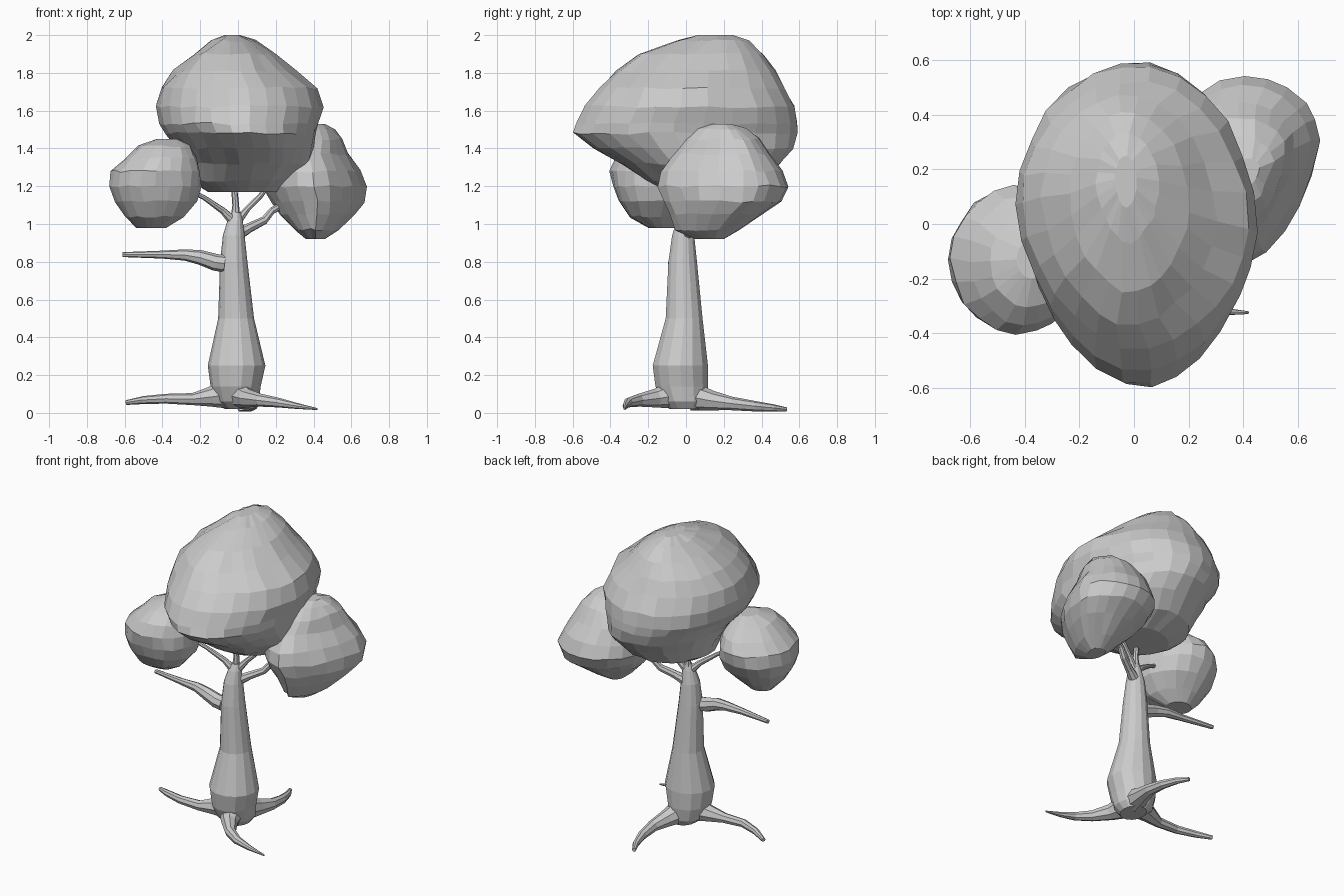
import bpy, bmesh, math, random
from mathutils import Vector

random.seed(4)


def loft(name, rings):
    """Skin a list of equal-sized point rings and cap both ends."""
    bm = bmesh.new()
    loops = [[bm.verts.new(p) for p in ring] for ring in rings]
    n = len(loops[0])
    for a, b in zip(loops, loops[1:]):
        for i in range(n):
            j = (i + 1) % n
            bm.faces.new((a[i], a[j], b[j], b[i]))
    for end in (loops[0], loops[-1]):
        bmesh.ops.poke(bm, faces=[bm.faces.new(end)])
    bmesh.ops.recalc_face_normals(bm, faces=bm.faces)
    mesh = bpy.data.meshes.new(name)
    bm.to_mesh(mesh)
    bm.free()
    obj = bpy.data.objects.new(name, mesh)
    bpy.context.collection.objects.link(obj)
    return obj


def egg_ring(z, x0, x1, y0, y1, mid=(0.5, 0.5), power=(2, 2), sides=24, jitter=0.0):
    """Horizontal ring in the given bounds. mid: where along y the left and right
    sides are widest; power: roundness of the front left and front right quarters."""
    cx, rx = (x0 + x1) / 2, (x1 - x0) / 2
    pts = []
    for i in range(sides):
        t = math.tau * i / sides
        c, s = math.cos(t), math.sin(t)
        side = 1 if c > 0 else 0
        cy = y0 + (y1 - y0) * mid[side]
        p = power[side] if s < 0 else 2.0
        r = (abs(c) ** p + abs(s) ** p) ** (-1 / p)
        ry = (y1 - cy) if s > 0 else (cy - y0)
        j = [random.uniform(-jitter, jitter) for _ in range(3)]
        pts.append((cx + rx * r * c + j[0], cy + ry * r * s + j[1], z + j[2]))
    return pts


def foliage(name, rows, mid, power, sides):
    last = len(rows) - 1
    loft(name, [egg_ring(*row, mid, power, sides, 0 if k in (0, last) else 0.007)
                for k, row in enumerate(rows)])


def tube(name, path, sides=8):
    """Tapered limb through (x, y, z, radius) points."""
    pts = [Vector(p[:3]) for p in path]
    rings = []
    for k, p in enumerate(pts):
        d = (pts[min(k + 1, len(pts) - 1)] - pts[max(k - 1, 0)]).normalized()
        ref = Vector((0, 0, 1)) if abs(d.z) < 0.85 else Vector((0, 1, 0))
        u = d.cross(ref).normalized()
        v = u.cross(d)
        r = path[k][3]
        rings.append([p + r * (u * math.cos(a) + v * math.sin(a))
                      for a in (math.tau * i / sides for i in range(sides))])
    loft(name, rings)


# Leaf masses: z, x min, x max, y min, y max
foliage("main_canopy", [
    (1.17, -.16, .22, -.10, .24), (1.23, -.25, .30, -.22, .40),
    (1.32, -.28, .38, -.35, .49), (1.40, -.32, .40, -.50, .57),
    (1.48, -.38, .415, -.60, .59), (1.53, -.42, .43, -.59, .59),
    (1.62, -.43, .45, -.54, .58), (1.72, -.41, .42, -.46, .52),
    (1.81, -.34, .30, -.37, .47), (1.90, -.24, .20, -.25, .41),
    (1.97, -.14, .09, -.07, .33), (2.00, -.07, .01, .06, .25)],
    (0.55, 0.45), (1.7, 1.8), 26)
foliage("left_canopy", [
    (.98, -.54, -.38, -.20, -.06), (1.04, -.60, -.29, -.30, .00),
    (1.12, -.65, -.22, -.36, .08), (1.20, -.68, -.20, -.39, .13),
    (1.28, -.67, -.20, -.40, .14), (1.35, -.60, -.22, -.37, .10),
    (1.41, -.53, -.25, -.30, .02), (1.45, -.43, -.32, -.20, -.06)],
    (0.5, 0.34), (2, 2), 20)
foliage("right_canopy", [
    (.92, .36, .46, .05, .20), (.97, .30, .53, -.05, .28),
    (1.05, .22, .62, -.09, .40), (1.12, .17, .67, -.12, .50),
    (1.20, .13, .68, -.15, .54), (1.28, .14, .645, -.13, .51),
    (1.37, .17, .59, -.07, .45), (1.45, .23, .555, -.01, .39),
    (1.50, .30, .51, .06, .32), (1.53, .38, .46, .14, .24)],
    (0.55, 0.67), (1.9, 1.55), 20)

# Trunk
loft("trunk", [egg_ring(*row, sides=14) for row in [
    (.02, -.07, .08, -.09, .09), (.06, -.12, .11, -.13, .11),
    (.14, -.145, .12, -.165, .12), (.25, -.16, .145, -.18, .12),
    (.50, -.105, .085, -.11, .09), (.80, -.095, .05, -.095, .06),
    (.94, -.08, .035, -.075, .045), (1.02, -.055, .025, -.05, .03),
    (1.06, -.035, .015, -.03, .02)]])

# Roots
tube("left_root", [(-.05, -.02, .10, .08), (-.15, -.04, .085, .052), (-.24, -.06, .073, .032),
                   (-.38, -.06, .075, .026), (-.50, -.02, .068, .021), (-.59, .03, .055, .013)])
tube("right_root", [(0, -.06, .10, .08), (.05, -.16, .078, .050), (.12, -.25, .067, .034),
                    (.21, -.305, .055, .026), (.31, -.32, .037, .016), (.42, -.325, .02, .005)])
tube("back_root", [(.02, .04, .085, .075), (.05, .14, .065, .052), (.075, .24, .05, .036),
                   (.07, .36, .036, .028), (.045, .46, .026, .020), (.01, .53, .018, .012)])

# Bare side branch
tube("side_branch", [(-.07, -.05, .79, .046), (-.12, -.05, .797, .045), (-.20, -.045, .823, .039),
                     (-.28, -.03, .836, .030), (-.40, -.02, .838, .021), (-.61, .01, .838, .013)])

# Twigs holding up the leaf masses
for name, path in {
    "left_twig": [(-.02, -.01, 1.01, .028), (-.08, -.03, 1.07, .018),
                  (-.18, -.07, 1.14, .013), (-.28, -.10, 1.19, .011)],
    "centre_twig": [(-.015, 0, 1.02, .026), (-.012, 0, 1.10, .018), (-.025, 0, 1.24, .015)],
    "right_twig": [(0, 0, 1.02, .025), (.05, .02, 1.08, .016),
                   (.12, .04, 1.15, .014), (.17, .05, 1.22, .013)],
    "lower_right_twig": [(-.01, 0, .94, .035), (.06, .03, .98, .026),
                         (.14, .07, 1.02, .022), (.18, .09, 1.07, .019),
                         (.27, .13, 1.12, .018)],
}.items():
    tube(name, path)
